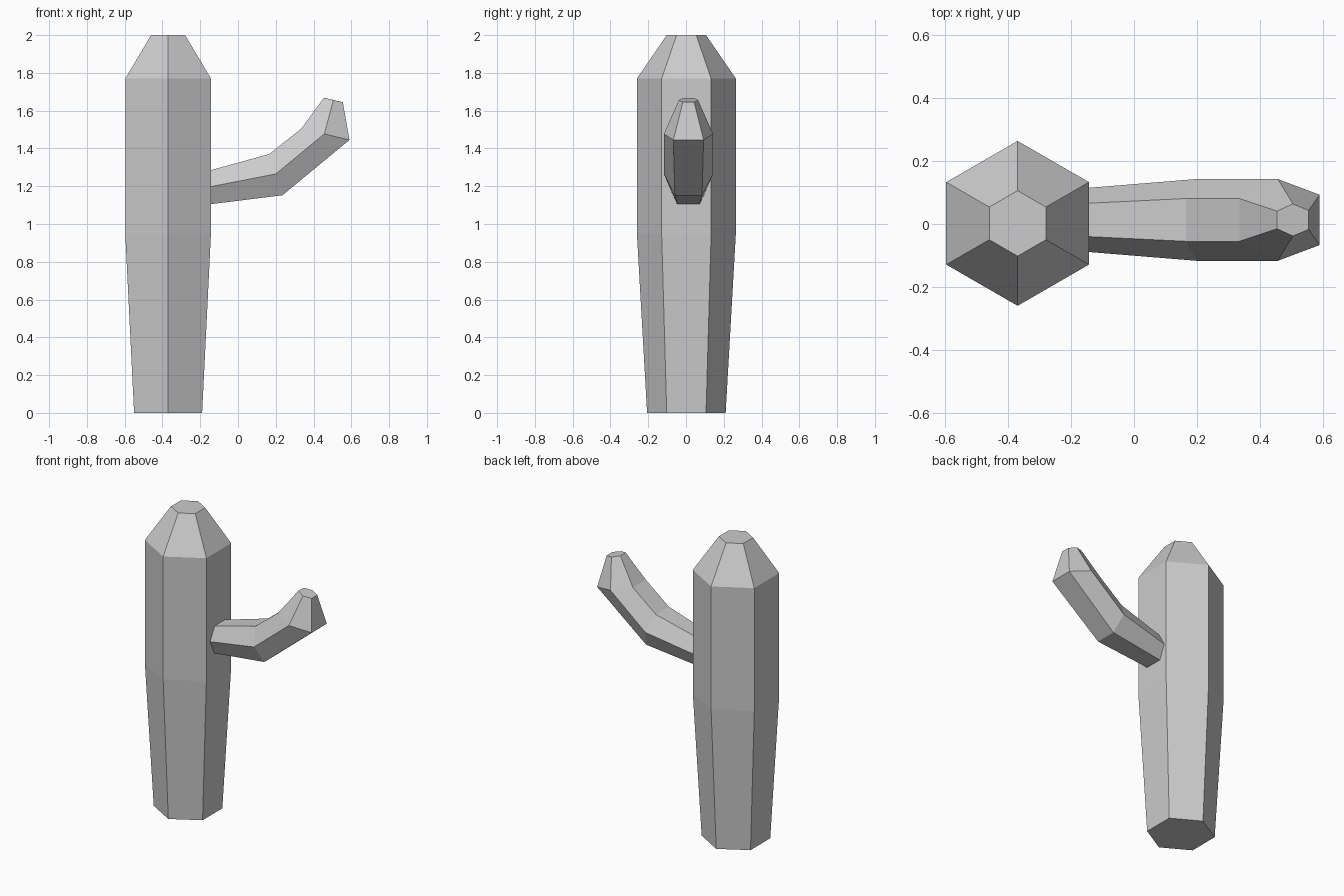
import bpy, bmesh
from math import cos, sin, radians

if "Cube" in bpy.data.objects:
    bpy.data.objects.remove(bpy.data.objects["Cube"])


def loft(name, rings, cap_start=True):
    """Skin a list of equal-sized rings, with flat caps."""
    bm = bmesh.new()
    loops = [[bm.verts.new(p) for p in ring] for ring in rings]
    n = len(loops[0])
    for a, b in zip(loops, loops[1:]):
        for i in range(n):
            j = (i + 1) % n
            bm.faces.new((a[i], a[j], b[j], b[i]))
    if cap_start:
        bm.faces.new(loops[0][::-1])
    bm.faces.new(loops[-1])
    bmesh.ops.recalc_face_normals(bm, faces=bm.faces)
    mesh = bpy.data.meshes.new(name)
    bm.to_mesh(mesh)
    bm.free()
    obj = bpy.data.objects.new(name, mesh)
    bpy.context.collection.objects.link(obj)
    return obj


def trunk_ring(r, z):
    return [(-0.37 + r * cos(radians(30 + 60 * i)),
             0.002 + r * sin(radians(30 + 60 * i)), z) for i in range(6)]


def arm_ring(low, mid, top, wide, half_low, half_top):
    """Hexagon across the arm, given its side outline points and half widths."""
    c = 0.013
    pts = [(low, -half_low), (mid, -wide), (top, -half_top),
           (top, half_top), (mid, wide), (low, half_low)]
    return [(p[0], c + y, p[1]) for p, y in pts]


# Trunk: six-sided column, widening upward, with a tapered flat tip
loft("trunk", [trunk_ring(r, z) for r, z in
               ((0.208, 0), (0.262, 0.95), (0.262, 1.77), (0.104, 2.0))])

# Arm: bent six-sided branch; its open root meets the trunk's flat side
arm = loft("arm", [
    arm_ring((-0.144, 1.105), (-0.144, 1.198), (-0.144, 1.285), 0.102, 0.06, 0.053),
    arm_ring((0.235, 1.152), (0.20, 1.265), (0.165, 1.37), 0.13, 0.072, 0.068),
    arm_ring((0.59, 1.445), (0.457, 1.477), (0.335, 1.505), 0.13, 0.08, 0.068),
    arm_ring((0.555, 1.645), (0.505, 1.656), (0.455, 1.668), 0.051, 0.03, 0.028),
], cap_start=False)

# Make the open arm shell face outward
me = arm.data
if me.polygons[-1].normal.z < 0:
    me.flip_normals()
